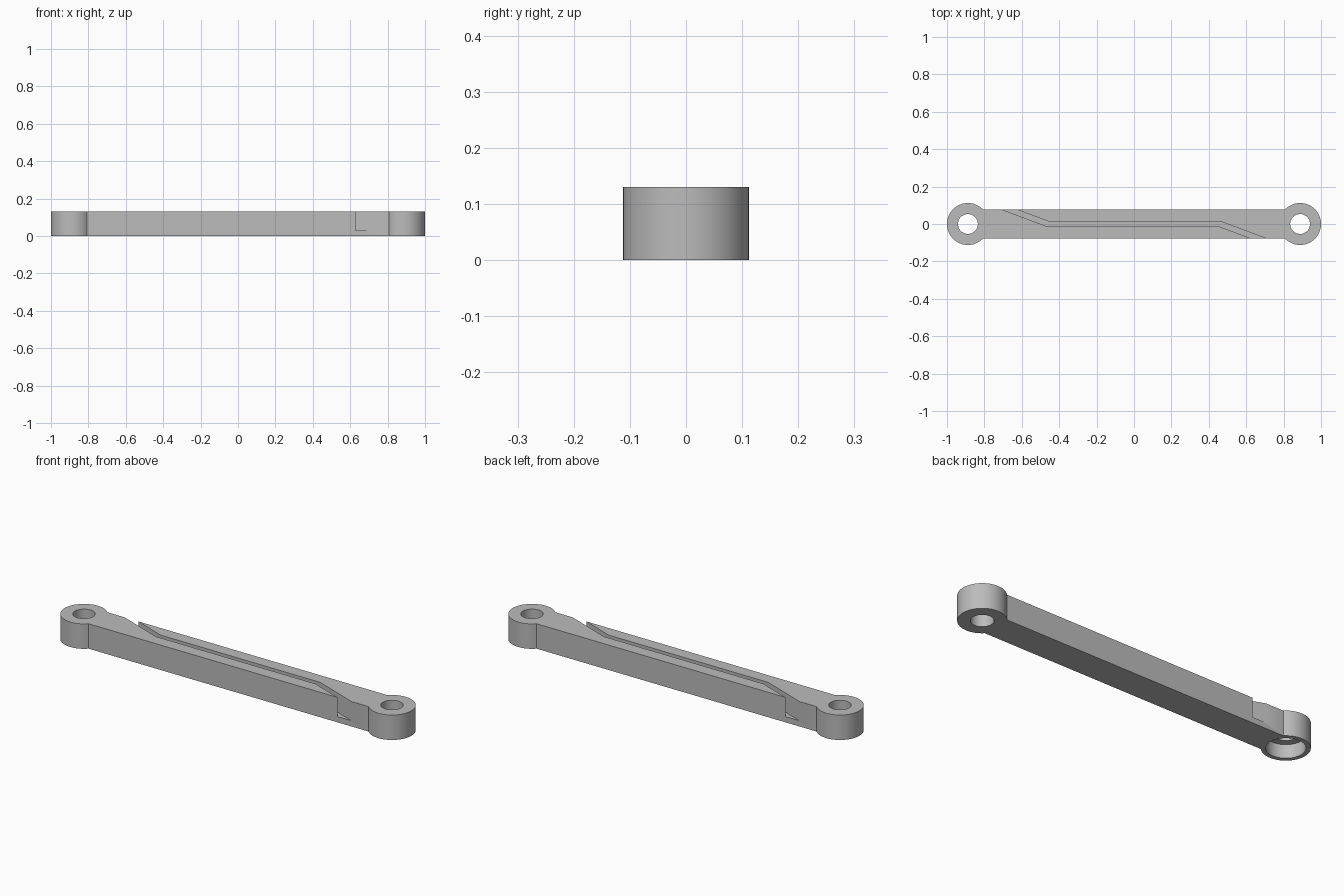
import bpy, bmesh
from math import tan, radians

cube = bpy.data.objects.get("Cube")
if cube:
    bpy.data.objects.remove(cube, do_unlink=True)

HEIGHT = 0.13
END_X = 0.888
HALF_WIDTH = 0.078

grey = bpy.data.materials.new("plain grey")
grey.use_nodes = True
colour = (0.5, 0.5, 0.5, 1)
grey.diffuse_color = colour
grey.node_tree.nodes["Principled BSDF"].inputs["Base Color"].default_value = colour


def prism(name, outline, z0, z1):
    """Extrude a flat outline between two heights."""
    bm = bmesh.new()
    face = bm.faces.new([bm.verts.new((x, y, z0)) for x, y in outline])
    top = bmesh.ops.extrude_face_region(bm, geom=[face])["geom"]
    bmesh.ops.translate(bm, vec=(0, 0, z1 - z0),
                        verts=[v for v in top if isinstance(v, bmesh.types.BMVert)])
    bmesh.ops.recalc_face_normals(bm, faces=bm.faces)
    mesh = bpy.data.meshes.new(name)
    bm.to_mesh(mesh)
    bm.free()
    mesh.materials.append(grey)
    obj = bpy.data.objects.new(name, mesh)
    bpy.context.collection.objects.link(obj)
    return obj


def cylinder(name, x, radius, z0, z1):
    bpy.ops.mesh.primitive_cylinder_add(vertices=96, radius=radius, depth=z1 - z0,
                                        location=(x, 0, (z0 + z1) / 2))
    obj = bpy.context.object
    obj.name = name
    obj.data.materials.append(grey)
    return obj


def combine(target, tool, operation):
    """Apply a boolean and discard the tool."""
    mod = target.modifiers.new("boolean", "BOOLEAN")
    mod.operation = operation
    mod.solver = "EXACT"
    mod.object = tool
    bpy.context.view_layer.objects.active = target
    bpy.ops.object.modifier_apply(modifier=mod.name)
    bpy.data.objects.remove(tool, do_unlink=True)


# Straight bar with a round boss at each end
w = HALF_WIDTH
link = prism("link_arm", [(-END_X, -w), (END_X, -w), (END_X, w), (-END_X, w)], 0, HEIGHT)
for side in (-1, 1):
    combine(link, cylinder("boss", side * END_X, 0.112, 0, HEIGHT), "UNION")

# Pin holes, and a wide recess under the right end
for side in (-1, 1):
    combine(link, cylinder("pin_hole", side * END_X, 0.053, -0.1, 0.3), "DIFFERENCE")
combine(link, cylinder("recess", -END_X, 0.09, -0.1, 0.07), "DIFFERENCE")

# Deep slanted slot running from the back edge to the front edge
gap, bend, reach = 0.013, 0.465, 0.35
rise = reach * tan(radians(20.5))
half = [(-bend - reach, rise - gap), (-bend, -gap), (bend - 0.01, -gap),
        (bend - 0.01 + reach, -gap - rise)]
slot = half + [(-x, -y) for x, y in half]
combine(link, prism("slot", slot, 0.03, 0.3), "DIFFERENCE")

# Smooth round walls, crisp rims
bpy.ops.object.select_all(action="DESELECT")
link.select_set(True)
bpy.context.view_layer.objects.active = link
bpy.ops.object.shade_smooth_by_angle(angle=radians(30))
